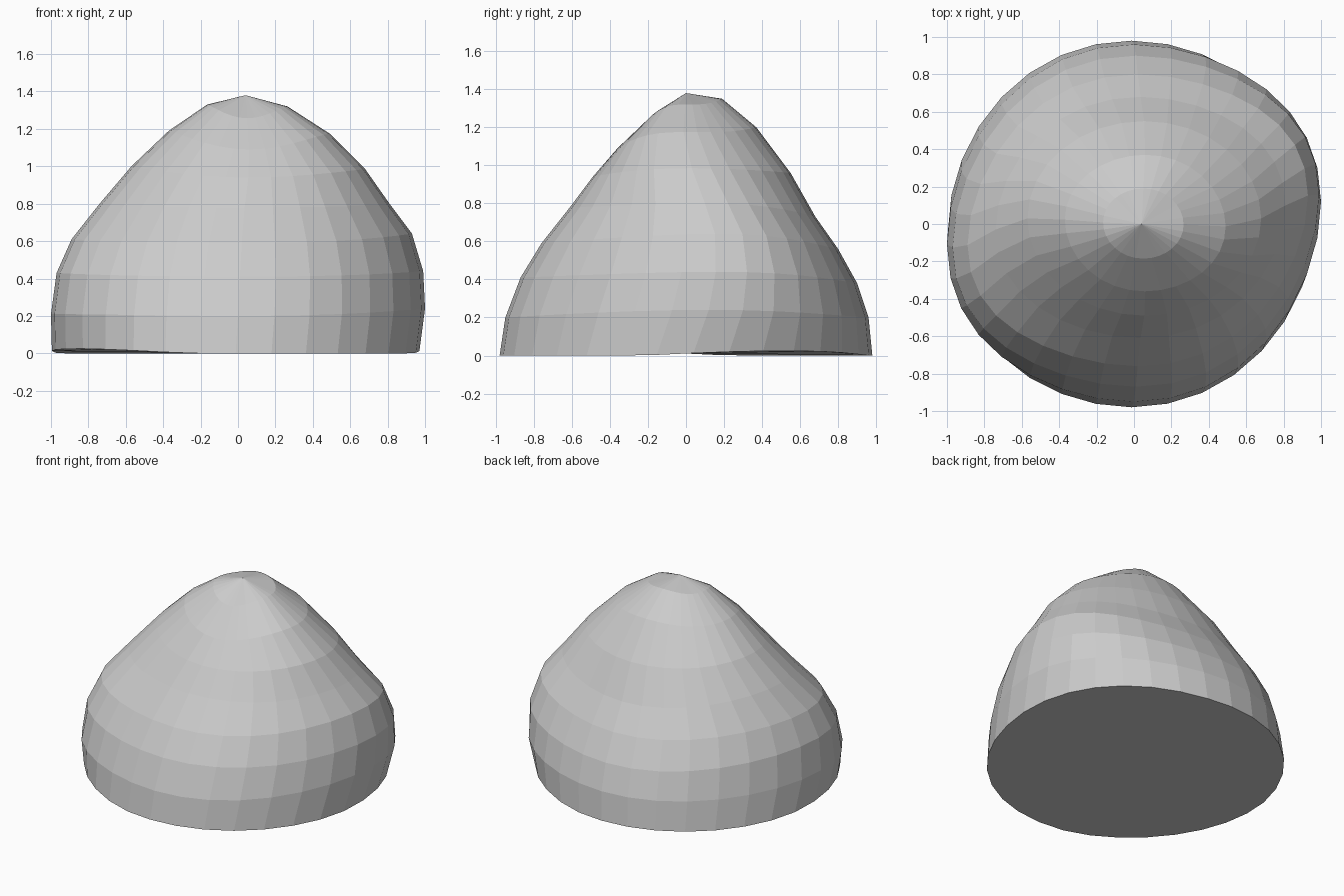
import bpy, bmesh
from math import sin, cos, pi

if "Cube" in bpy.data.objects:
    bpy.data.objects.remove(bpy.data.objects["Cube"])

SIDES = 32
# Ring profiles from base upward: (radius, height) on each of four sides
RIGHT = [(.97, .015), (1, .24), (.99, .44), (.93, .64), (.81, .80), (.68, .985), (.49, 1.175), (.265, 1.32)]
LEFT = [(.995, .01), (1, .21), (.97, .43), (.89, .61), (.74, .80), (.57, 1.0), (.37, 1.19), (.165, 1.33)]
FRONT = [(.98, 0), (.95, .2), (.87, .41), (.76, .59), (.61, .78), (.49, .94), (.36, 1.09), (.185, 1.257)]
BACK = [(.98, 0), (.96, .2), (.9, .38), (.8, .56), (.68, .73), (.55, .96), (.37, 1.2), (.19, 1.35)]
# Sideways shift of each ring's ends toward back right / front left
SKEW = [.04, .12, .16, .17, .10, 0, -.05, -.03]

bm = bmesh.new()
rings = []
for r, l, f, b, skew in zip(RIGHT, LEFT, FRONT, BACK, SKEW):
    ring = []
    for i in range(SIDES):
        t = 2 * pi * i / SIDES
        c, s = cos(t), sin(t)
        cx, hx = (r[0] - l[0]) / 2, (r[0] + l[0]) / 2
        cy, hy = (b[0] - f[0]) / 2, (b[0] + f[0]) / 2
        # Heights blend smoothly around the ring
        mx = (r[1] + l[1]) / 2 + (r[1] - l[1]) / 2 * c
        my = (b[1] + f[1]) / 2 + (b[1] - f[1]) / 2 * s
        z = mx * c * c + my * s * s
        if not rings:
            z = .025 * max(0, cos(2 * (t - pi / 6)))   # gently warped rim
        ring.append(bm.verts.new((cx + hx * c, cy + hy * (s + skew * c ** 3), z)))
    rings.append(ring)

# Side bands
for lo, hi in zip(rings, rings[1:]):
    for i in range(SIDES):
        j = (i + 1) % SIDES
        bm.faces.new((lo[i], lo[j], hi[j], hi[i]))

# Tip and base
tip = bm.verts.new((.04, 0, 1.38))
for i in range(SIDES):
    bm.faces.new((rings[-1][i], rings[-1][(i + 1) % SIDES], tip))
bm.faces.new(rings[0][::-1])
bmesh.ops.recalc_face_normals(bm, faces=bm.faces)

mesh = bpy.data.meshes.new("dome")
bm.to_mesh(mesh)
bm.free()
dome = bpy.data.objects.new("dome", mesh)
bpy.context.collection.objects.link(dome)
